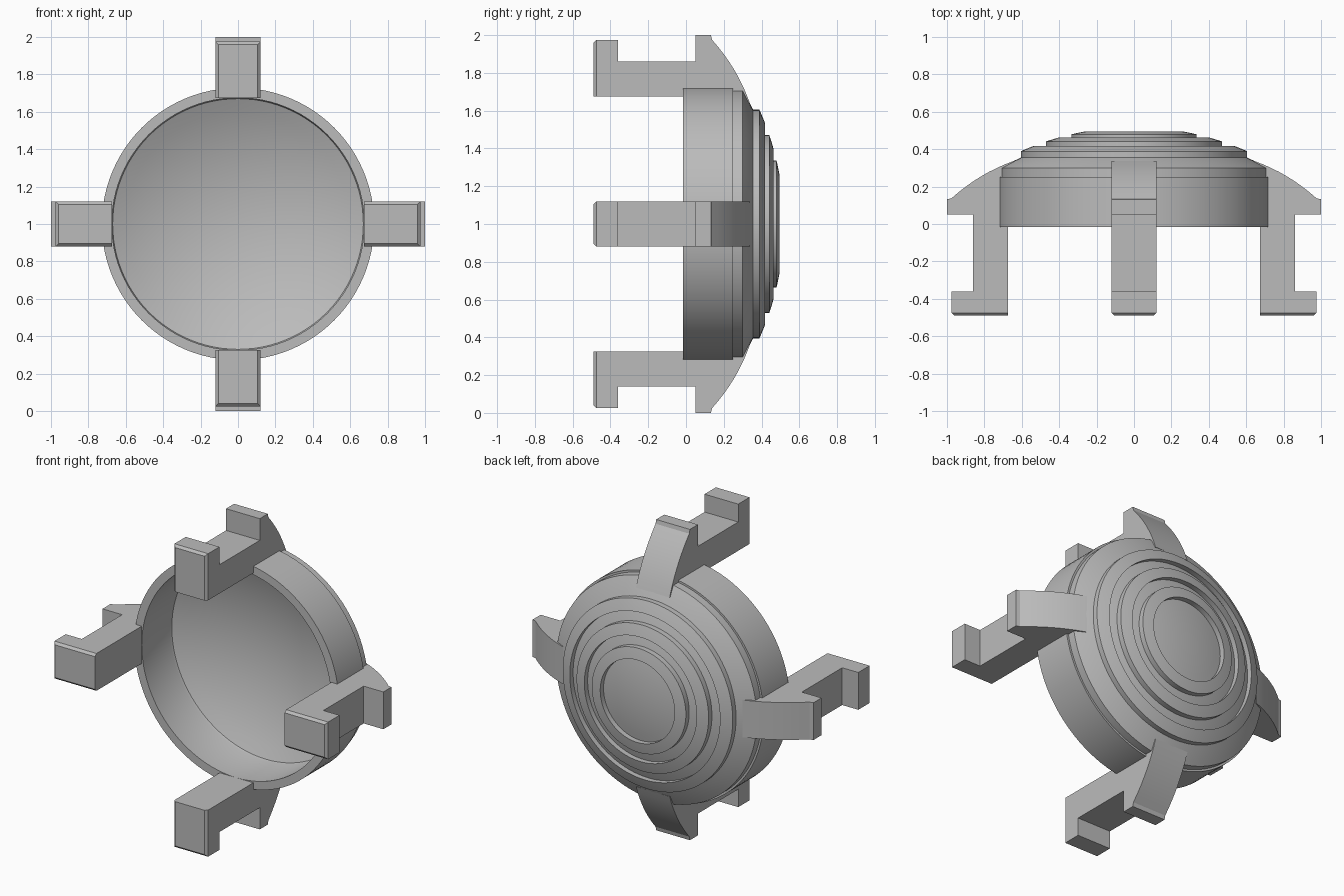
import bpy, bmesh, math
from mathutils import Matrix, Vector

cube = bpy.data.objects.get("Cube")
if cube:
    bpy.data.objects.remove(cube, do_unlink=True)

CENTRE = Vector((0, 0, 1))
DOME_Y, DOME_R = -0.996, 1.48      # centre and radius of the dome sphere
HALF_WIDTH = 0.12

grey = bpy.data.materials.new("plain grey")
grey.use_nodes = True
colour = (0.5, 0.5, 0.5, 1)
grey.diffuse_color = colour
grey.node_tree.nodes["Principled BSDF"].inputs["Base Color"].default_value = colour


def sphere_y(r, offset=0):
    """Depth of the dome surface at radius r, moved out by offset."""
    return DOME_Y + math.sqrt(DOME_R ** 2 - r * r) + offset


def arc(r0, r1, offset, steps):
    """Profile points along the dome from radius r0 to r1."""
    radii = [r0 + (r1 - r0) * i / steps for i in range(steps + 1)]
    return [(r, sphere_y(r, offset)) for r in radii]


def finish(name, bm):
    bmesh.ops.recalc_face_normals(bm, faces=bm.faces)
    mesh = bpy.data.meshes.new(name)
    bm.to_mesh(mesh)
    bm.free()
    mesh.materials.append(grey)
    obj = bpy.data.objects.new(name, mesh)
    obj.location = CENTRE
    bpy.context.collection.objects.link(obj)
    bpy.ops.object.select_all(action='DESELECT')
    obj.select_set(True)
    bpy.context.view_layer.objects.active = obj
    bpy.ops.object.shade_smooth_by_angle(angle=math.radians(25))
    return obj


def lathe(name, profile, segments=96):
    """Turn a (radius, depth) profile around the front-to-back axis."""
    bm = bmesh.new()
    verts = [bm.verts.new((r, y, 0)) for r, y in profile]
    edges = [bm.edges.new(pair) for pair in zip(verts, verts[1:])]
    bmesh.ops.spin(bm, geom=verts + edges, axis=(0, 1, 0), cent=(0, 0, 0),
                   angle=math.tau, steps=segments)
    bmesh.ops.remove_doubles(bm, verts=bm.verts, dist=0.0005)
    return finish(name, bm)


# Dished cap: inner dome, straight wall, rim, then the outer dome with raised rings
profile = arc(0, 0.67, -0.04, 10)
profile += [(0.675, 0.27), (0.675, -0.015), (0.728, -0.015), (0.728, 0.25), (0.715, 0.25)]
ring_edges = [(0.605, 0.535), (0.47, 0.4), (0.335, 0.265)]
start = 0.715
for outer, inner in ring_edges:
    profile += arc(start, outer, 0, 4)
    profile += arc(outer, inner, 0.034, 4)
    start = inner
profile += arc(start, 0, 0, 6)
lathe("domed_cap", profile)


# Clip arms: side profile of (radius, depth) given thickness across the arm
def arm(name, angle):
    side = [(0.675, -0.49), (0.975, -0.49), (0.975, -0.36), (0.86, -0.36),
            (0.86, 0.05), (1.0, 0.05), (1.0, 0.132), (0.975, 0.138)]
    # Gently bowed slope down to the dome
    for i in range(1, 9):
        t = i / 8
        bow = 0.07 * t * (1 - t)
        side.append((0.975 - 0.335 * t + bow * 0.5, 0.138 + 0.2 * t + bow))
    side += [(0.65, 0.305), (0.675, 0.29)]
    bm = bmesh.new()
    face = bm.faces.new([bm.verts.new((-HALF_WIDTH, y, r)) for r, y in side])
    extruded = bmesh.ops.extrude_face_region(bm, geom=[face])["geom"]
    moved = [v for v in extruded if isinstance(v, bmesh.types.BMVert)]
    bmesh.ops.translate(bm, verts=moved, vec=(2 * HALF_WIDTH, 0, 0))
    # Chamfer the tip on its outer edge and both sides
    tip = [e for e in bm.edges
           if all(v.co.y < -0.48 for v in e.verts)
           and max(v.co.z for v in e.verts) > 0.9]
    bmesh.ops.bevel(bm, geom=tip, offset=0.015, segments=1, affect='EDGES')
    bm.transform(Matrix.Rotation(angle, 4, 'Y'))
    return finish(name, bm)


for i, place in enumerate(("top", "left", "bottom", "right")):
    arm(place + "_clip_arm", i * math.pi / 2)
